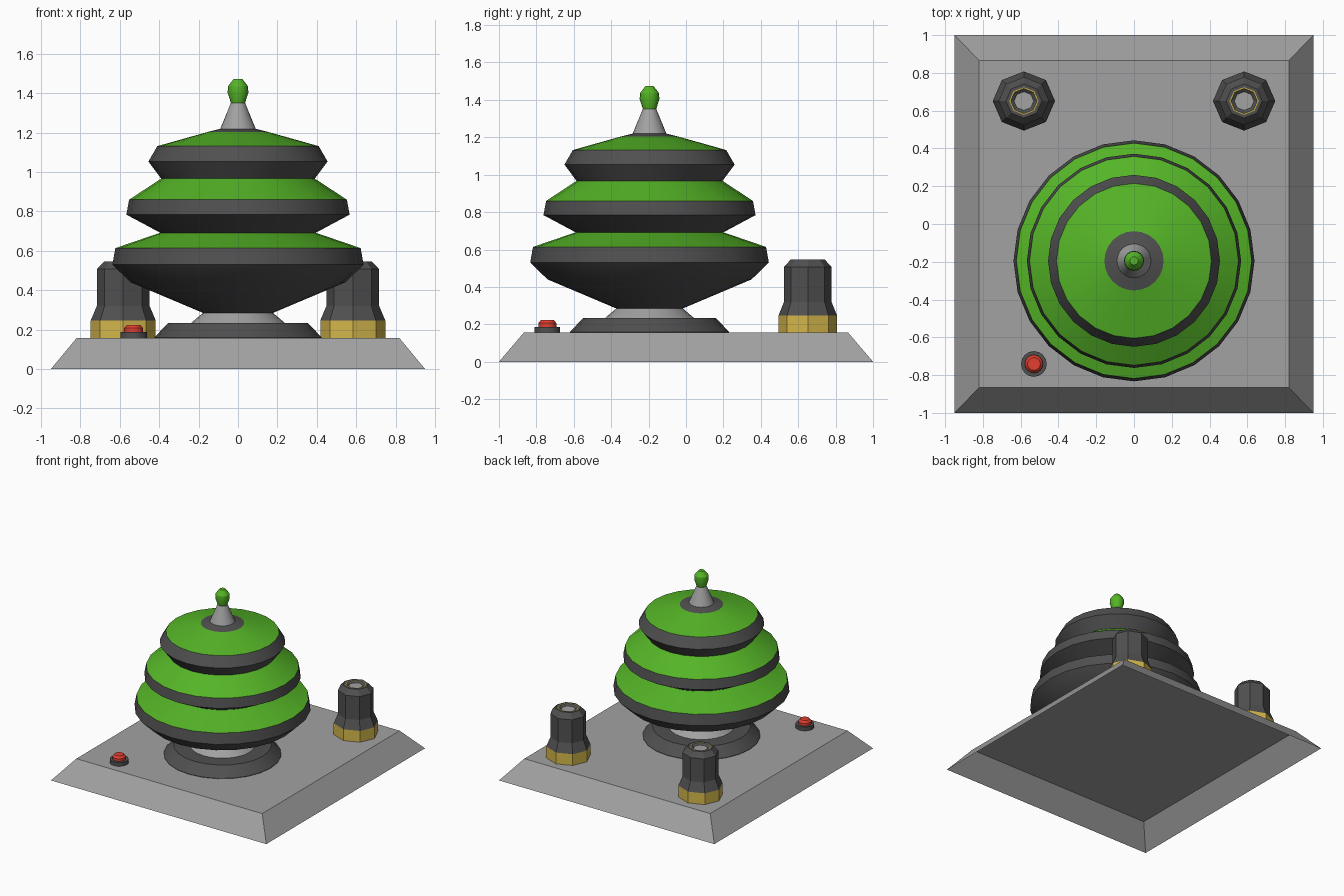
import bpy, bmesh
from math import cos, sin, pi, radians

if "Cube" in bpy.data.objects:
    bpy.data.objects.remove(bpy.data.objects["Cube"])


def material(name, rgb):
    m = bpy.data.materials.new(name)
    m.diffuse_color = (*rgb, 1)
    m.use_nodes = True
    m.node_tree.nodes["Principled BSDF"].inputs["Base Color"].default_value = m.diffuse_color
    return m


GREY = material("mid_grey", (0.36, 0.36, 0.36))
DARK = material("dark_grey", (0.08, 0.08, 0.08))
GREEN = material("green", (0.09, 0.46, 0.02))
GOLD = material("gold", (0.66, 0.47, 0.07))
RED = material("red", (0.75, 0.05, 0.03))


def lathe(name, profile, centre, sides, mat, smooth=True, squash=1.0):
    """Revolve (radius, z) points, listed from bottom to top; radius 0 closes the end."""
    bm = bmesh.new()
    rings = []
    for r, z in profile:
        n = 1 if r == 0 else sides
        rings.append([bm.verts.new((r * cos(2 * pi * i / sides),
                                    squash * r * sin(2 * pi * i / sides), z)) for i in range(n)])
    for a, b in zip(rings, rings[1:]):
        for i in range(sides):
            j = (i + 1) % sides
            loop = [a[i % len(a)], a[j % len(a)], b[j % len(b)], b[i % len(b)]]
            bm.faces.new(list(dict.fromkeys(loop)))
    mesh = bpy.data.meshes.new(name)
    bm.to_mesh(mesh)
    bm.free()
    mesh.materials.append(mat)
    ob = bpy.data.objects.new(name, mesh)
    ob.location = (*centre, 0)
    bpy.context.collection.objects.link(ob)
    if smooth:
        bpy.ops.object.select_all(action='DESELECT')
        ob.select_set(True)
        bpy.context.view_layer.objects.active = ob
        bpy.ops.object.shade_smooth_by_angle(angle=radians(24))
    return ob


TOP = 0.157  # height of the plinth top

# Sloped rectangular plinth, a hollow shell open underneath
bm = bmesh.new()
bmesh.ops.create_cube(bm, size=2)
bm.normal_update()
bmesh.ops.delete(bm, geom=[f for f in bm.faces if f.normal.z < -0.5], context='FACES_ONLY')
for v in bm.verts:
    up = v.co.z > 0
    v.co.x *= 0.82 if up else 0.95
    v.co.y *= 0.866 if up else 1.0
    v.co.z = TOP if up else 0
mesh = bpy.data.meshes.new("plinth")
bm.to_mesh(mesh)
bm.free()
mesh.materials.append(GREY)
bpy.context.collection.objects.link(bpy.data.objects.new("plinth", mesh))

# Tiered central body, stacked from bottom to top
body = [
    ("body_foot", DARK, [(0.425, TOP), (0.425, 0.16), (0.355, 0.234), (0.23, 0.234)]),
    ("body_neck", GREY, [(0.238, 0.234), (0.178, 0.285)]),
    ("lower_bowl", DARK, [(0.178, 0.285), (0.545, 0.44), (0.638, 0.53), (0.623, 0.614)]),
    ("lower_roof", GREEN, [(0.623, 0.614), (0.395, 0.692)]),
    ("middle_rim", DARK, [(0.395, 0.692), (0.567, 0.784), (0.553, 0.86)]),
    ("middle_roof", GREEN, [(0.553, 0.86), (0.39, 0.967)]),
    ("upper_rim", DARK, [(0.39, 0.967), (0.455, 1.054), (0.41, 1.132)]),
    ("upper_roof", GREEN, [(0.41, 1.132), (0.157, 1.203)]),
    ("roof_collar", DARK, [(0.157, 1.203), (0.09, 1.22)]),
    ("spire", GREY, [(0.09, 1.22), (0.036, 1.352)]),
]
for name, mat, profile in body:
    lathe(name, profile, (0, -0.195), 24, mat)

# Knob on the spire
lathe("spire_knob", [(0.036, 1.352), (0.053, 1.405), (0.050, 1.437), (0.022, 1.473), (0, 1.473)],
      (0, -0.195), 16, GREEN)

# Pair of eight-sided posts at the back
for side, x in (("left", -0.583), ("right", 0.583)):
    parts = [
        ("post_base", GOLD, [(0.165, TOP), (0.165, 0.247)]),
        ("post_shaft", DARK, [(0.165, 0.247), (0.134, 0.32), (0.134, 0.507),
                              (0.095, 0.547), (0.077, 0.547)]),
        ("post_ring", GOLD, [(0.077, 0.547), (0.070, 0.547)]),
        ("post_recess", DARK, [(0.070, 0.547), (0.052, 0.535)]),
        ("post_cap", GREY, [(0.052, 0.535), (0, 0.535)]),
    ]
    for name, mat, profile in parts:
        lathe(f"{side}_{name}", profile, (x, 0.651), 8, mat, False, 0.95)

# Push button at the front left
lathe("button_base", [(0.068, TOP), (0.068, 0.187), (0, 0.187)], (-0.53, -0.741), 16, DARK)
lathe("button_cap", [(0.048, 0.187), (0.048, 0.207), (0.034, 0.224), (0, 0.224)],
      (-0.53, -0.741), 16, RED)
